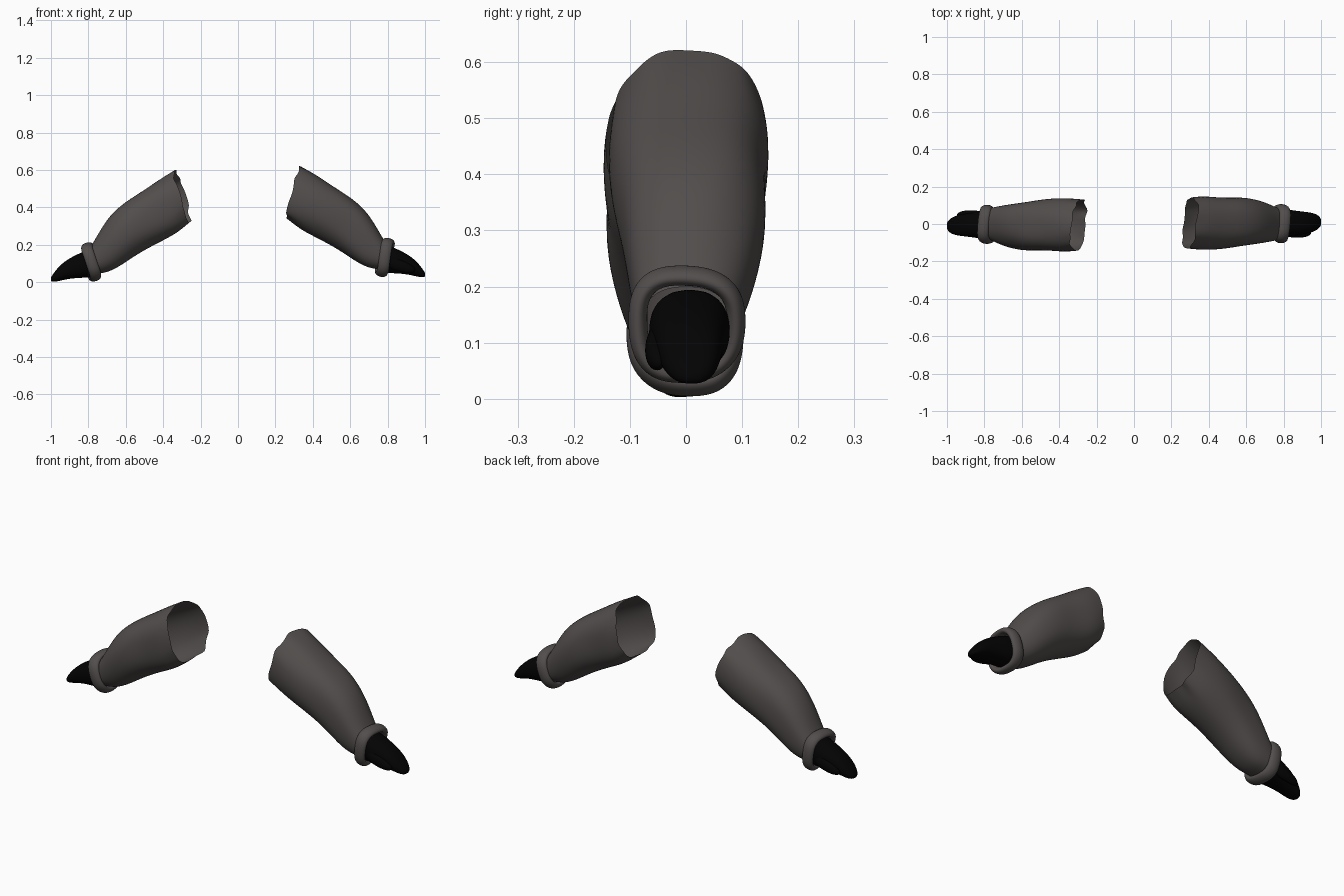
import bpy, bmesh, math, random
from mathutils import Vector

if "Cube" in bpy.data.objects:
    bpy.data.objects.remove(bpy.data.objects["Cube"])

random.seed(4)
TAU = 2 * math.pi


def material(name, rgb):
    m = bpy.data.materials.new(name)
    m.diffuse_color = (*rgb, 1)
    m.use_nodes = True
    m.node_tree.nodes["Principled BSDF"].inputs["Base Color"].default_value = m.diffuse_color
    return m


CLOTH = material("charcoal cloth", (0.085, 0.076, 0.073))
BLACK = material("black glove", (0.001, 0.001, 0.001))


def spow(v, e):
    return math.copysign(abs(v) ** e, v)


def build(name, rings, mat, side, dz, caps=False, loop=False, levels=2):
    """Skin a list of point rings; side -1 turns the arm half a turn about z."""
    bm = bmesh.new()
    vs = [[bm.verts.new((p[0] * side, p[1] * side, p[2] + dz)) for p in r] for r in rings]
    n, m = len(vs[0]), len(vs)
    for i in range(m if loop else m - 1):
        a, b = vs[i], vs[(i + 1) % m]
        for j in range(n):
            k = (j + 1) % n
            bm.faces.new((a[j], a[k], b[k], b[j]))
    if caps:
        bm.faces.new(vs[0])
        bm.faces.new(vs[-1])
    bmesh.ops.recalc_face_normals(bm, faces=bm.faces)
    me = bpy.data.meshes.new(name)
    bm.to_mesh(me)
    bm.free()
    me.materials.append(mat)
    for p in me.polygons:
        p.use_smooth = True
    ob = bpy.data.objects.new(name, me)
    bpy.context.collection.objects.link(ob)
    sub = ob.modifiers.new("smooth", "SUBSURF")
    sub.levels = sub.render_levels = levels
    return ob


def ring(xt, zt, xb, zb, w, yc, n=24, e=0.85, wrinkle=0.0):
    """Rounded cross-section between a top and a bottom point, half width w."""
    top, bot = Vector((xt, yc, zt)), Vector((xb, yc, zb))
    c, h = (top + bot) / 2, (top - bot) / 2
    pts = []
    for j in range(n):
        a = TAU * j / n
        s = 1 + wrinkle * (math.sin(3 * a + 11 * xt) + 0.7 * math.sin(5 * a - 17 * xt))
        pts.append(c + s * (h * spow(math.sin(a), e) + Vector((0, w * spow(math.cos(a), e), 0))))
    return pts


# stations: top x, top z, bottom x, bottom z, half width, y centre
SLEEVE = [(.335, .622, .257, .335, .138, .006), (.41, .580, .33, .280, .146, .008),
          (.51, .515, .43, .235, .138, .004), (.60, .46, .54, .176, .132, .012),
          (.68, .39, .62, .116, .12, .01), (.735, .305, .69, .076, .104, .005),
          (.78, .225, .745, .07, .088, 0), (.80, .20, .77, .065, .08, 0)]
HAND = [(.78, .205, .76, .05, .072, .007), (.82, .192, .80, .048, .075, .006),
        (.87, .170, .86, .046, .067, .005), (.92, .142, .915, .04, .06, .006),
        (.96, .107, .955, .03, .052, .008), (.99, .067, .985, .025, .037, .01),
        (1.003, .045, 1.0, .029, .015, .01)]
THUMB = [(.80, .145, .80, .072, .023, -.045), (.86, .128, .855, .057, .024, -.051),
         (.91, .105, .905, .048, .021, -.053), (.938, .085, .934, .05, .014, -.05),
         (.948, .072, .946, .057, .006, -.048)]


def cuff_rings():
    """Thick rolled band around the wrist."""
    out = []
    for i in range(28):
        a = TAU * i / 28
        rad = Vector((.021 * spow(math.sin(a), .78), .088 * spow(math.cos(a), .78),
                      .087 * spow(math.sin(a), .78)))
        rad *= 1 + .025 * math.sin(3 * a + 1)
        d = rad.normalized()
        axis = Vector((.97, 0, -.24))
        c = Vector((.785 + .006 * math.sin(2 * a), 0, .134))
        out.append([c + rad + d * .019 * math.cos(t) + axis * .034 * math.sin(t)
                    for t in (TAU * k / 8 for k in range(8))])
    return out


for label, side, dz in (("right", 1, 0), ("left", -1, -.024)):
    # open sleeve with soft folds and a ragged, slanted shoulder edge
    rings = [ring(*s, wrinkle=.016 if i < 6 else 0) for i, s in enumerate(SLEEVE)]
    for p in rings[0]:
        p.x += .11 * p.y + random.uniform(-.012, .012)
        p.z += random.uniform(-.006, .006)
    build(label + "_sleeve", rings, CLOTH, side, dz)
    # cuff
    build(label + "_cuff", cuff_rings(), CLOTH, side, dz, loop=True)
    # mitten and thumb
    build(label + "_mitten", [ring(*s, n=16, e=.85) for s in HAND], BLACK, side, dz, caps=True)
    build(label + "_thumb", [ring(*s, n=10, e=1) for s in THUMB], BLACK, side, dz, caps=True)
